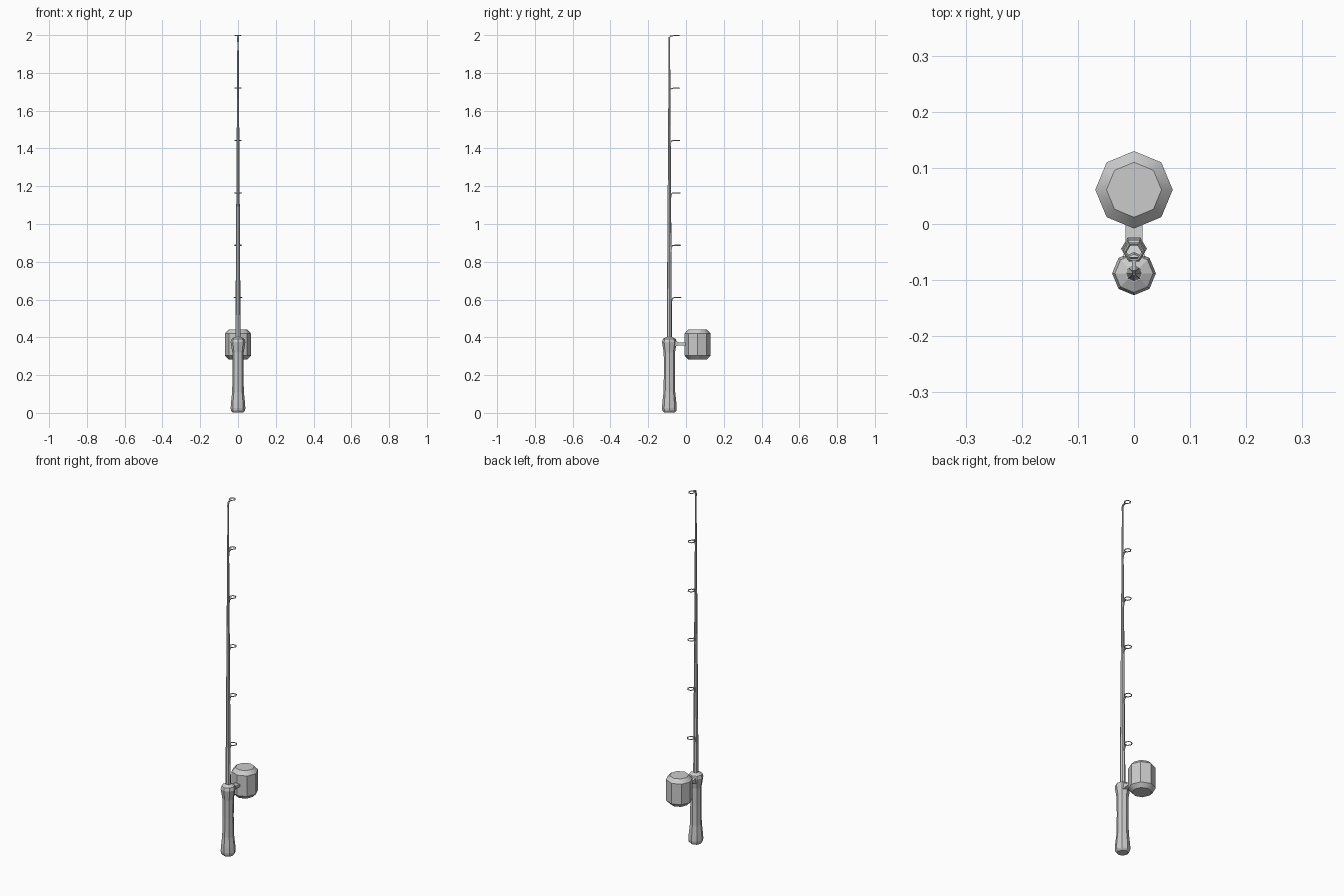
import bpy, bmesh, math
from mathutils import Vector

if "Cube" in bpy.data.objects:
    bpy.data.objects.remove(bpy.data.objects["Cube"])

ROD_Y = -0.088
REEL_Y = 0.061


def make_object(name, bm, smooth_angle=None):
    bmesh.ops.recalc_face_normals(bm, faces=bm.faces)
    me = bpy.data.meshes.new(name)
    bm.to_mesh(me)
    bm.free()
    ob = bpy.data.objects.new(name, me)
    bpy.context.collection.objects.link(ob)
    if smooth_angle:
        bpy.ops.object.select_all(action='DESELECT')
        ob.select_set(True)
        bpy.context.view_layer.objects.active = ob
        bpy.ops.object.shade_smooth_by_angle(angle=math.radians(smooth_angle))
    return ob


def loft(name, rings, closed=False, smooth_angle=None):
    """Skin a list of vertex rings, capping the ends unless closed."""
    bm = bmesh.new()
    loops = [[bm.verts.new(p) for p in ring] for ring in rings]
    n = len(loops[0])
    pairs = list(zip(loops, loops[1:]))
    if closed:
        pairs.append((loops[-1], loops[0]))
    for a, b in pairs:
        for i in range(n):
            j = (i + 1) % n
            bm.faces.new((a[i], a[j], b[j], b[i]))
    if not closed:
        bm.faces.new(loops[0])
        bm.faces.new(loops[-1])
    return make_object(name, bm, smooth_angle)


def lathe(name, profile, y, sides, smooth_angle=None):
    """Vertical turned part from (radius, z) pairs."""
    rings = [[(r * math.cos(math.tau * i / sides),
               y + r * math.sin(math.tau * i / sides), z) for i in range(sides)]
             for r, z in profile]
    return loft(name, rings, smooth_angle=smooth_angle)


def strut(name, path):
    """Rectangular bar swept in the y-z plane; path: (y, z, half_width, half_thickness)."""
    rings = []
    for k, (y, z, w, t) in enumerate(path):
        a, b = path[max(k - 1, 0)], path[min(k + 1, len(path) - 1)]
        d = Vector((b[0] - a[0], b[1] - a[1])).normalized()
        ny, nz = -d.y * t, d.x * t
        rings.append([(-w, y - ny, z - nz), (w, y - ny, z - nz),
                      (w, y + ny, z + nz), (-w, y + ny, z + nz)])
    return loft(name, rings)


# Flared eight-sided handle
lathe("handle", [(0.028, 0.002), (0.037, 0.012), (0.039, 0.025), (0.037, 0.055),
                 (0.031, 0.11), (0.029, 0.22), (0.030, 0.32), (0.039, 0.375),
                 (0.034, 0.392), (0.015, 0.402)], ROD_Y, 8)

# Tapered rod
lathe("rod", [(0.014, 0.38), (0.0035, 1.99)], ROD_Y, 8)

# Reel body with bevelled ends
lathe("reel", [(0.049, 0.283), (0.069, 0.304), (0.069, 0.42), (0.049, 0.441)],
      REEL_Y, 8, smooth_angle=40)

# Reel foot joining the handle
strut("reel_foot", [(-0.062, 0.367, 0.020, 0.018), (-0.04, 0.366, 0.015, 0.008),
                    (0.0, 0.364, 0.015, 0.007)])

# Line guides: hexagonal ring on a short bent leg
for k in range(6):
    tip = k == 5
    z = 0.611 + 0.2774 * k
    size = 0.022 - 0.0008 * k
    cy = -0.044 - 0.0012 * k
    rings = []
    for i in range(6):
        a = math.tau * i / 6
        ring = []
        for dr, dz in ((0.003, 0), (0, 0.0028), (-0.003, 0), (0, -0.0028)):
            r = size - 0.002 + dr
            ring.append((r * math.cos(a), cy + r * math.sin(a), z + dz - 0.001))
        rings.append(ring)
    loft(f"guide_ring_{k + 1}", rings, closed=True)
    root = ROD_Y + (0 if tip else 0.0125 - 0.0022 * k)
    inner = cy - size * 0.87 + 0.001
    strut(f"guide_leg_{k + 1}",
          [(root - (0 if tip else 0.003), z - 0.035, 0.004, 0.003),
           (root + 0.001, z - 0.012, 0.004, 0.003),
           (root + 0.006, z - 0.003, 0.004, 0.003),
           (inner + 0.001, z - 0.001, 0.004, 0.0025)])
